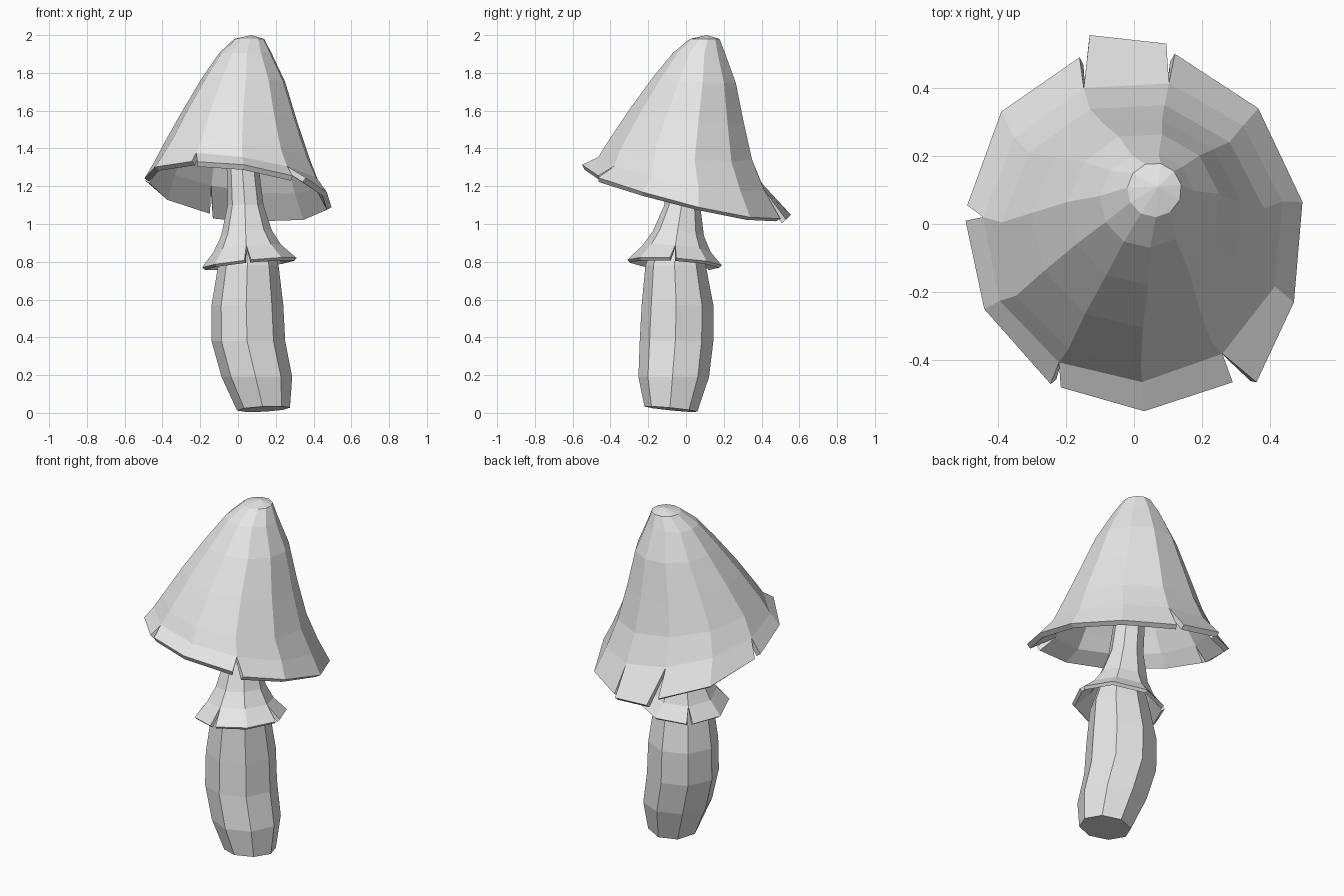
import bpy
import bmesh
from math import sin, cos, radians, tau

cube = bpy.data.objects.get("Cube")
if cube:
    bpy.data.objects.remove(cube)

# One plain material for everything
grey = bpy.data.materials.new("plain_grey")
grey.use_nodes = True
colour = (0.8, 0.8, 0.8, 1)
grey.diffuse_color = colour
grey.node_tree.nodes["Principled BSDF"].inputs["Base Color"].default_value = colour


def ring(bm, sides, start, cx, cy, z, r, ax=0, ay=0):
    """Polygon ring whose plane slopes by ax along x and ay along y."""
    verts = []
    for k in range(sides):
        a = radians(start) + tau * k / sides
        x, y = r * cos(a), r * sin(a)
        verts.append(bm.verts.new((cx + x, cy + y, z + ax * x + ay * y)))
    return verts


def loft(bm, rings):
    """Join rings listed from top to bottom."""
    for up, low in zip(rings, rings[1:]):
        n = len(up)
        for k in range(n):
            j = (k + 1) % n
            bm.faces.new((up[k], low[k], low[j], up[j]))


def add_flaps(bm, edge, flaps):
    """Hang torn flaps on a ring: (first corner, rim points)."""
    n = len(edge)
    for first, points in flaps:
        rim = [bm.verts.new(p) for p in points]
        for i in range(len(rim) - 1):
            bm.faces.new((edge[(first + i) % n], rim[i], rim[i + 1],
                          edge[(first + i + 1) % n]))


def finish(bm, name, thickness=0):
    mesh = bpy.data.meshes.new(name)
    bm.to_mesh(mesh)
    bm.free()
    obj = bpy.data.objects.new(name, mesh)
    bpy.context.collection.objects.link(obj)
    mesh.materials.append(grey)
    if thickness:
        mod = obj.modifiers.new("thickness", "SOLIDIFY")
        mod.thickness = thickness
        mod.offset = -1
    return obj


# Stem: bent octagonal column
bm = bmesh.new()
rings = [ring(bm, 8, -92, *p) for p in (
    (0.05, -0.05, 0.92, 0.12),
    (0.055, -0.055, 0.78, 0.16),
    (0.05, -0.045, 0.57, 0.19),
    (0.055, -0.05, 0.38, 0.195),
    (0.10, -0.065, 0.19, 0.187),
    (0.135, -0.08, 0.02, 0.14, 0.05, -0.1))]
loft(bm, rings)
bm.faces.new(rings[0])
bm.faces.new(rings[-1][::-1])
finish(bm, "stem")

# Neck flaring into a torn skirt
bm = bmesh.new()
rings = [ring(bm, 8, -92, *p) for p in (
    (0.03, 0.03, 1.6, 0.07),
    (0.025, -0.01, 1.3, 0.085),
    (0.04, -0.02, 1.1, 0.095),
    (0.045, -0.04, 0.95, 0.135, 0.1, -0.1),
    (0.05, -0.05, 0.87, 0.18, 0.1, -0.1))]
loft(bm, rings)


def skirt_flap(first, last):
    points = []
    for k in range(first, last + 1):
        gap = 4 if k == first else -4 if k == last else 0
        a = radians(-92 + 45 * k + gap)
        x, y = 0.25 * cos(a), 0.25 * sin(a)
        points.append((0.06 + x, -0.06 + y, 0.795 + 0.1 * x - 0.06 * y))
    return first, points


add_flaps(bm, rings[-1], [skirt_flap(0, 2), skirt_flap(2, 5), skirt_flap(5, 8)])
finish(bm, "neck_skirt", 0.02)

# Cap: tilted hollow bell
bm = bmesh.new()
rings = [ring(bm, 11, -87, *p) for p in (
    (0.06, 0.10, 1.98, 0.08),
    (0.04, 0.07, 1.905, 0.14),
    (0.03, 0.045, 1.76, 0.225, -0.04, -0.05),
    (0.01, 0.005, 1.57, 0.31, -0.08, -0.1),
    (0, -0.03, 1.39, 0.39, -0.12, -0.1),
    (0, -0.02, 1.275, 0.445, -0.14, -0.185))]
loft(bm, rings)
tip = bm.verts.new((0.07, 0.11, 2.0))
for a, b in zip(rings[0], rings[0][1:] + rings[0][:1]):
    bm.faces.new((tip, a, b))

# Torn rim of the cap, as outlines of its five flaps
outlines = (
    (10, ((-0.215, -0.48), (0.03, -0.55), (0.29, -0.465))),
    (1, ((0.36, -0.465), (0.47, -0.23), (0.495, 0.065), (0.365, 0.34), (0.12, 0.50))),
    (5, ((0.095, 0.53), (-0.13, 0.555))),
    (6, ((-0.16, 0.49), (-0.39, 0.33), (-0.49, 0.055))),
    (8, ((-0.495, 0.01), (-0.44, -0.25), (-0.245, -0.47))))
add_flaps(bm, rings[-1], [
    (first, [(x, y, 1.175 - 0.14 * x - 0.26 * y) for x, y in pts])
    for first, pts in outlines])
finish(bm, "cap", 0.03)
